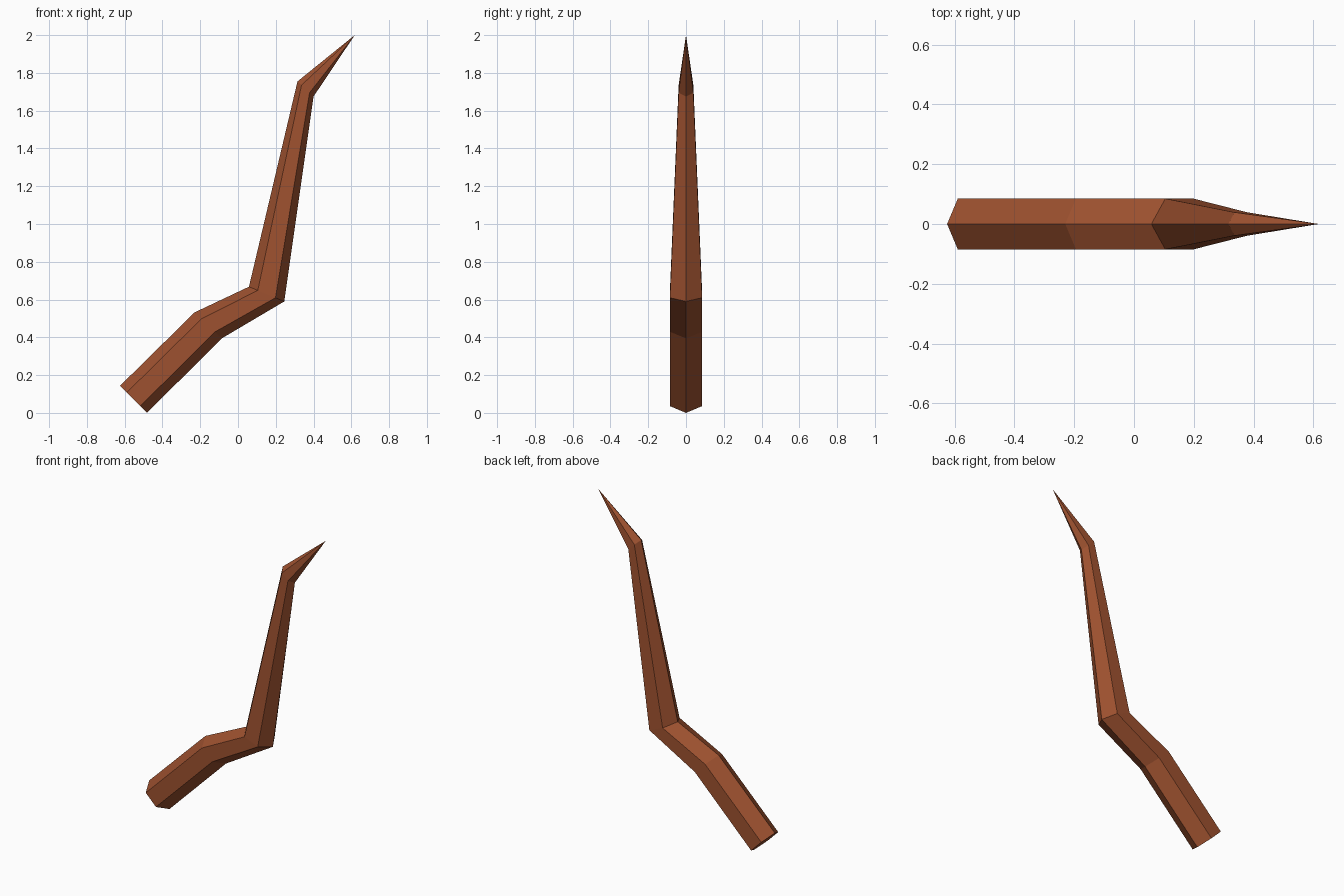
import bpy, bmesh
from mathutils import Vector

if "Cube" in bpy.data.objects:
    bpy.data.objects.remove(bpy.data.objects["Cube"])

# Bent hexagonal spike: each ring = (left ridge x,z), (right ridge x,z), half depth in y
RINGS = [
    ((-0.625, 0.143), (-0.482, 0.0), 0.085),
    ((-0.230, 0.532), (-0.085, 0.395), 0.085),
    ((0.058, 0.668), (0.245, 0.590), 0.085),
    ((0.315, 1.755), (0.400, 1.675), 0.039),
]
TIP = (0.618, 0.0, 2.0)

# Hexagon as (fraction from left ridge to right ridge, depth sign)
HEX = [(0, 0), (0.25, -1), (0.75, -1), (1, 0), (0.75, 1), (0.25, 1)]

bm = bmesh.new()


def ring(left, right, depth):
    a, b = Vector((left[0], 0, left[1])), Vector((right[0], 0, right[1]))
    return [bm.verts.new(a.lerp(b, t) + Vector((0, s * depth, 0))) for t, s in HEX]


rings = [ring(*r) for r in RINGS]

# Side walls
for lo, hi in zip(rings, rings[1:]):
    for i in range(6):
        j = (i + 1) % 6
        bm.faces.new((lo[i], lo[j], hi[j], hi[i]))

# Pointed tip and closed base
tip = bm.verts.new(TIP)
for i in range(6):
    bm.faces.new((rings[-1][i], rings[-1][(i + 1) % 6], tip))
bm.faces.new(rings[0][::-1])
bmesh.ops.recalc_face_normals(bm, faces=bm.faces)

mesh = bpy.data.meshes.new("bent_spike")
bm.to_mesh(mesh)
bm.free()

# Single reddish brown colour
mat = bpy.data.materials.new("reddish brown")
mat.diffuse_color = (0.34, 0.083, 0.029, 1)
mat.use_nodes = True
mat.node_tree.nodes["Principled BSDF"].inputs["Base Color"].default_value = mat.diffuse_color
mesh.materials.append(mat)
bpy.context.collection.objects.link(bpy.data.objects.new("bent_spike", mesh))
